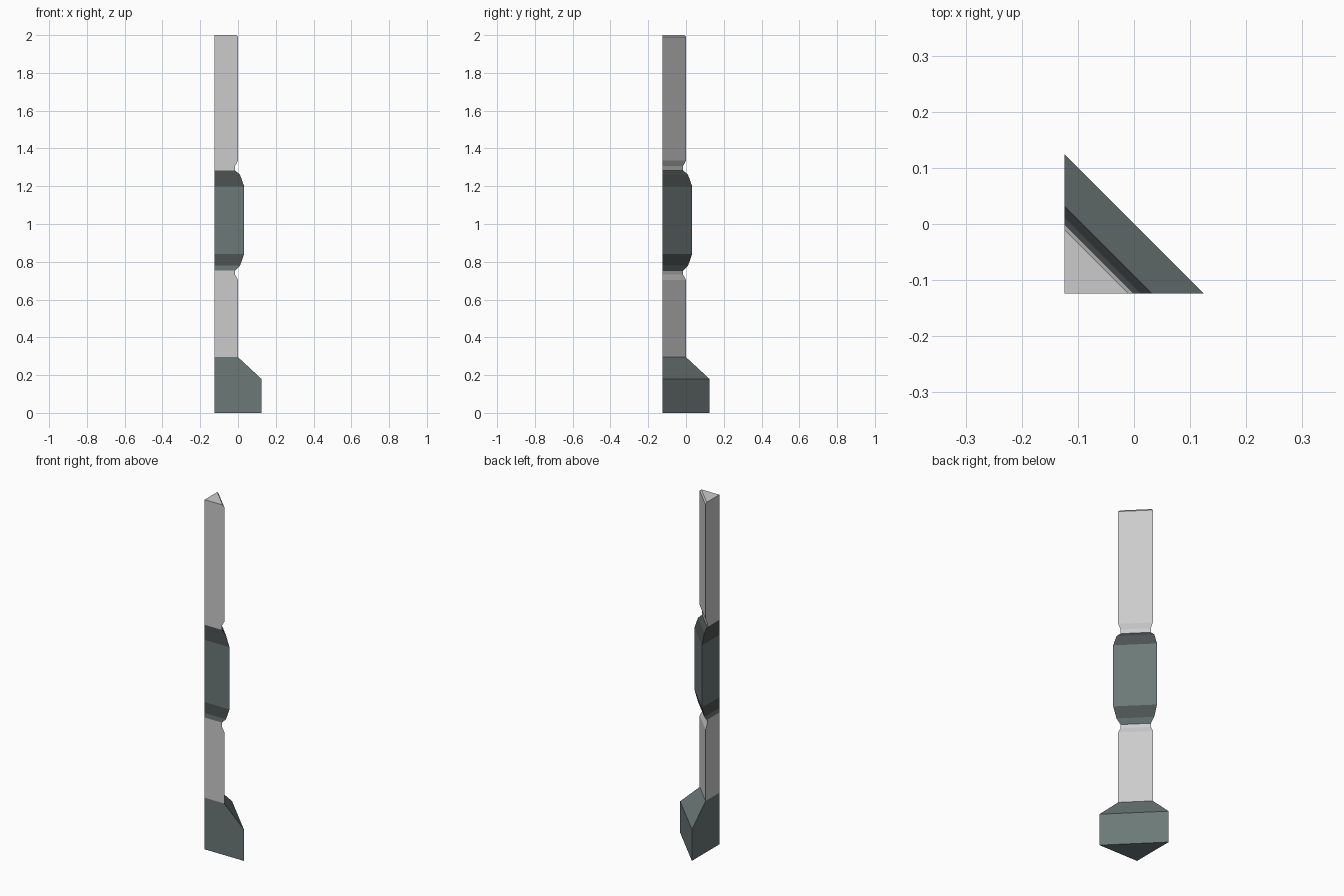
import bpy, bmesh

if "Cube" in bpy.data.objects:
    bpy.data.objects.remove(bpy.data.objects["Cube"])

C = -0.124  # square corner shared by every section


def material(name, rgb):
    m = bpy.data.materials.new(name)
    m.diffuse_color = (*rgb, 1)
    m.use_nodes = True
    m.node_tree.nodes["Principled BSDF"].inputs["Base Color"].default_value = m.diffuse_color
    return m


slate = material("slate", (0.15, 0.19, 0.185))
dark = material("dark_slate", (0.075, 0.088, 0.086))
worn = material("worn_grey", (0.55, 0.55, 0.55))


def corner_prism(name, profile, mat=None, bottom=False, top=False):
    """Stack right-triangle sections; profile = (reach, z) from bottom to top."""
    bm = bmesh.new()
    rings = [[bm.verts.new(p) for p in ((C, C, z), (r, C, z), (C, r, z))]
             for r, z in profile]
    for a, b in zip(rings, rings[1:]):
        for i in range(3):
            j = (i + 1) % 3
            bm.faces.new((a[i], a[j], b[j], b[i]))
    if bottom:
        bm.faces.new(rings[0][::-1])
    if top:
        bm.faces.new(rings[-1])
    me = bpy.data.meshes.new(name)
    bm.to_mesh(me)
    bm.free()
    if mat:
        me.materials.append(mat)
    ob = bpy.data.objects.new(name, me)
    bpy.context.collection.objects.link(ob)
    return ob


# Flared foot and lower shaft
corner_prism("foot", [(0.124, 0), (0.124, 0.18), (0.0, 0.295)], slate, bottom=True)
corner_prism("lower_shaft", [(0.0, 0.295), (0.0, 0.703)])

# Lower neck and collar slopes
corner_prism("lower_neck", [(0.0, 0.703), (-0.015, 0.732), (-0.015, 0.754)], worn)
corner_prism("lower_collar_lip", [(-0.015, 0.754), (0.011, 0.78)], slate)
corner_prism("lower_collar_slope", [(0.011, 0.78), (0.033, 0.842)], dark)

# Raised middle sleeve
corner_prism("middle_sleeve", [(0.033, 0.842), (0.033, 1.198)], slate)

# Upper collar slopes and neck
corner_prism("upper_collar_slope",
             [(0.033, 1.198), (0.011, 1.26), (-0.015, 1.284)], dark)
corner_prism("upper_neck", [(-0.015, 1.284), (-0.015, 1.308), (0.0, 1.335)], worn)

# Upper shaft with a small chamfer at the top
corner_prism("upper_shaft", [(0.0, 1.335), (0.0, 1.99), (-0.01, 2.0)], top=True)
